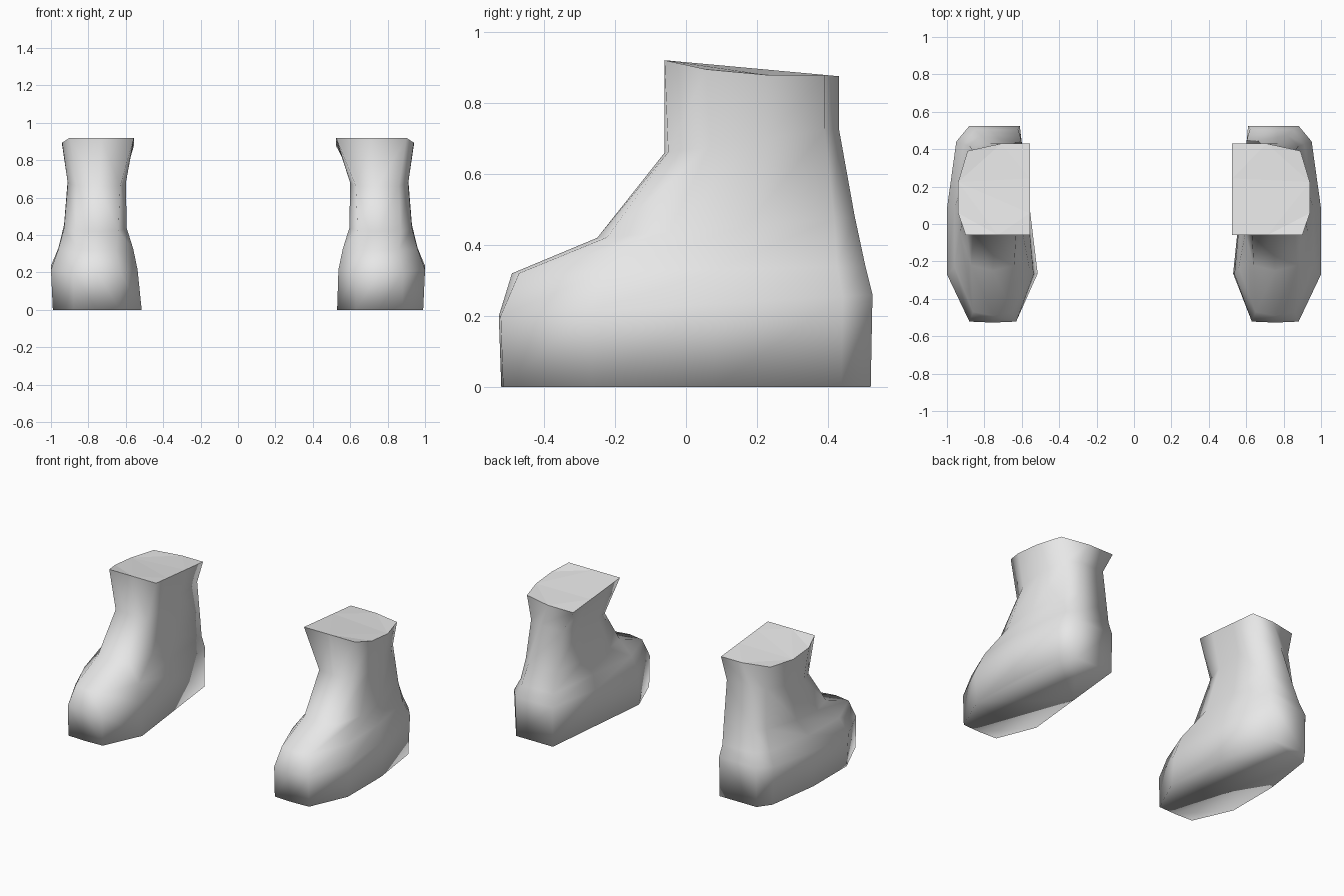
import bpy
import bmesh

cube = bpy.data.objects.get("Cube")
if cube:
    bpy.data.objects.remove(cube, do_unlink=True)

grey = bpy.data.materials.new("light_grey")
grey.diffuse_color = (0.8, 0.8, 0.8, 1)
grey.use_nodes = True
grey.node_tree.nodes["Principled BSDF"].inputs["Base Color"].default_value = (0.8, 0.8, 0.8, 1)

# Cross-sections between sole and cuff: y and z at the front, y and z at the back,
# narrowest and widest x, front edge x pair, back edge x pair, rounding of the front
FOOT = [
    (-.527, .2, .525, .26, .537, 1.0, .63, .88, .61, .88, .005),   # ball and heel
    (-.49, .32, .505, .34, .56, .96, .65, .86, .62, .85, .02),     # top of the toes
    (-.25, .42, .475, .48, .595, .93, .64, .87, .61, .82, .04),    # instep
    (-.06, .66, .43, .73, .60, .91, .63, .86, .60, .77, .02),      # ankle
]


def ring_points(section, dip=0):
    """Ten points around one cross-section, starting at the front inner corner."""
    yf, zf, yb, zb, x_in, x_out, f_in, f_out, b_in, b_out, rounding = section
    around = [
        (f_in, rounding, 0), ((f_in + f_out) / 2, 0, 0), (f_out, rounding, 0),
        (x_out, .24 + rounding, dip), (x_out, .58, dip), (x_out - .05, .92, 0),
        (b_out, 1, 0), (b_in, 1, 0), ((x_in + b_in) / 2, .62, 0), (x_in, .24 + rounding, 0),
    ]
    return [(x, yf + (yb - yf) * t, zf + (zb - zf) * t - drop) for x, t, drop in around]


def build_boot(name, side, cuff_in, ball_in):
    sole = (-.52, 0, .52, 0, ball_in, .99, .63, .88, .61, .88, .005)
    cuff = (-.06, .92, .43, .875, cuff_in, .94, cuff_in, .9, cuff_in, .71, 0)
    rings = [ring_points(s) for s in [sole] + FOOT] + [ring_points(cuff, .015)]
    bm = bmesh.new()
    loops = [[bm.verts.new((side * x, y, z)) for x, y, z in ring] for ring in rings]
    n = len(loops[0])
    # walls between neighbouring cross-sections
    for low, high in zip(loops, loops[1:]):
        for i in range(n):
            j = (i + 1) % n
            bm.faces.new((low[i], low[j], high[j], high[i]))
    bm.faces.new(loops[0])
    cap = bm.faces.new(loops[-1])
    bmesh.ops.recalc_face_normals(bm, faces=bm.faces[:])
    # smooth body and sole, flat top with a sharp rim
    for face in bm.faces:
        face.smooth = face is not cap
    for edge in cap.edges:
        edge.smooth = False
    bmesh.ops.triangulate(bm, faces=[cap])
    mesh = bpy.data.meshes.new(name)
    bm.to_mesh(mesh)
    bm.free()
    mesh.materials.append(grey)
    obj = bpy.data.objects.new(name, mesh)
    bpy.context.collection.objects.link(obj)


build_boot("left_boot", 1, .525, .53)
build_boot("right_boot", -1, .557, .515)
